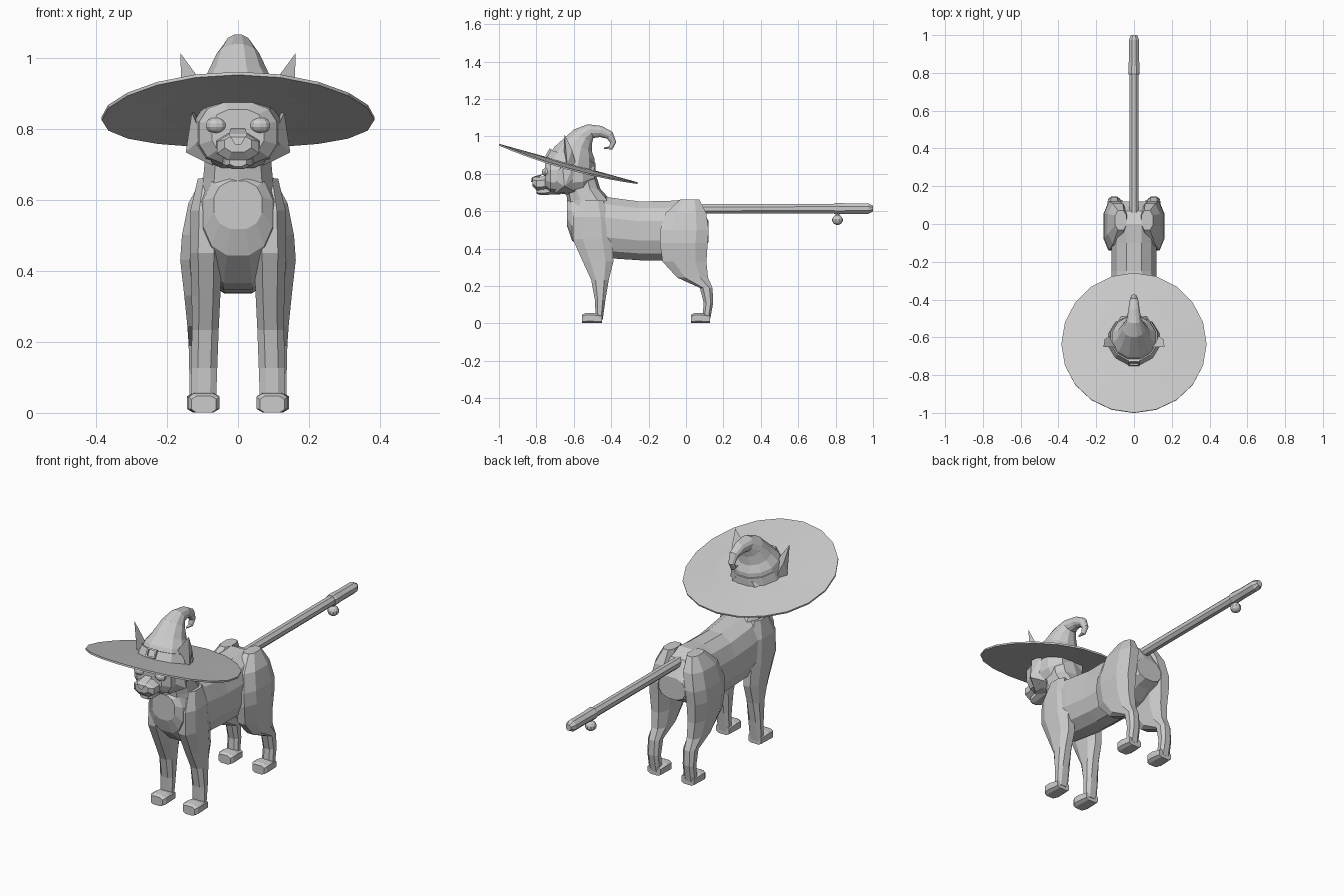
import bpy, bmesh
from math import sin, cos, pi, radians
from mathutils import Matrix


def finish(bm, name):
    bmesh.ops.recalc_face_normals(bm, faces=bm.faces)
    me = bpy.data.meshes.new(name)
    bm.to_mesh(me)
    bm.free()
    ob = bpy.data.objects.new(name, me)
    bpy.context.collection.objects.link(ob)
    return ob


def loft(name, rings, n=10, power=1.0):
    """Rings are (x, y, z, half width, half depth, travel angle in the yz plane)."""
    bm = bmesh.new()
    loops = []
    for x, y, z, rx, rv, t in rings:
        t = radians(t)
        loop = []
        for i in range(n):
            a = 2 * pi * (i + 0.5) / n
            c, s = cos(a), sin(a)
            u = rx * abs(c) ** power * (1 if c > 0 else -1)
            v = rv * abs(s) ** power * (1 if s > 0 else -1)
            loop.append(bm.verts.new((x + u, y - v * sin(t), z + v * cos(t))))
        loops.append(loop)
    for a, b in zip(loops, loops[1:]):
        for i in range(n):
            j = (i + 1) % n
            bm.faces.new((a[i], a[j], b[j], b[i]))
    bm.faces.new(loops[0])
    bm.faces.new(loops[-1])
    return finish(bm, name)


def along_y(name, rings, n=10, power=0.85):
    return loft(name, [(0, y, z, rx, rz, 0) for y, z, rx, rz in rings], n, power)


def down_z(name, side, rings, n=8, power=0.8):
    return loft(name, [(side * x, y, z, rx, ry, -90) for x, y, z, rx, ry in rings], n, power)


def hull(name, pts, side=1):
    bm = bmesh.new()
    for x, y, z in pts:
        bm.verts.new((side * x, y, z))
    bmesh.ops.convex_hull(bm, input=bm.verts)
    return finish(bm, name)


def ball(name, loc, scale, seg=10, rows=7):
    bm = bmesh.new()
    bmesh.ops.create_uvsphere(bm, u_segments=seg, v_segments=rows, radius=1)
    bmesh.ops.scale(bm, vec=scale, verts=bm.verts)
    bmesh.ops.translate(bm, vec=loc, verts=bm.verts)
    return finish(bm, name)


# Torso and neck
along_y("torso", [(-.635, .585, .07, .07), (-.61, .56, .10, .12), (-.52, .53, .125, .17),
                  (-.40, .51, .128, .167), (-.25, .495, .122, .162), (-.10, .495, .122, .164),
                  (.0, .515, .125, .152), (.07, .52, .115, .115), (.12, .49, .08, .06)], 12)
down_z("neck", 1, [(0, -.57, .82, .09, .08), (0, -.55, .72, .096, .092),
                   (0, -.52, .66, .102, .116), (0, -.50, .56, .115, .128)], 10)

# Head, muzzle, jaw and nose
along_y("head", [(-.755, .79, .075, .065), (-.725, .787, .112, .088), (-.64, .785, .127, .098),
                 (-.55, .79, .115, .088), (-.49, .80, .07, .05)], 12, .75)
along_y("muzzle", [(-.82, .757, .04, .025), (-.80, .747, .063, .038), (-.71, .75, .066, .042)], 8)
along_y("jaw", [(-.798, .705, .025, .012), (-.78, .705, .038, .02), (-.67, .718, .055, .03)], 8)
hull("nose", [(s * x, y, z) for s in (-1, 1) for x, y, z in
              [(.026, -.815, .785), (.008, -.828, .755), (.022, -.826, .777), (.02, -.76, .80)]])

for s, tag in ((1, "left"), (-1, "right")):
    # Eyes, brows, cheeks and ears
    ball(f"eye_{tag}", (s * .062, -.745, .809), (.031, .026, .023))
    hull(f"cheek_{tag}", [(.147, -.65, .733), (.10, -.715, .775), (.11, -.59, .78), (.07, -.70, .695),
                          (.07, -.58, .70), (.13, -.66, .845), (.12, -.60, .845)], s)
    hull(f"ear_{tag}", [(.162, -.65, 1.012), (.158, -.635, .845), (.05, -.655, .86),
                        (.12, -.585, .84), (.155, -.61, .93)], s)
    # Front legs
    down_z(f"front_leg_{tag}", s, [(.08, -.50, .66, .035, .06), (.085, -.505, .57, .052, .105),
                                   (.09, -.50, .45, .048, .112), (.09, -.47, .33, .043, .087),
                                   (.092, -.46, .233, .040, .05), (.095, -.459, .126, .039, .030),
                                   (.096, -.464, .02, .036, .020)])
    # Hind legs
    down_z(f"hind_leg_{tag}", s, [(.07, .02, .662, .032, .055), (.085, .0, .59, .058, .115),
                                  (.106, -.008, .5, .055, .138), (.11, -.012, .43, .056, .136),
                                  (.108, -.008, .33, .046, .125), (.105, .035, .245, .040, .088),
                                  (.105, .108, .19, .036, .036), (.105, .12, .11, .034, .027),
                                  (.104, .108, .02, .034, .022)])
    # Paws
    for part, y0, y1, x in (("front", -.555, -.448, .096), ("hind", .028, .128, .1)):
        loft(f"{part}_paw_{tag}", [(s * x, y0, .024, .036, .024, 0), (s * x, y0 + .015, .028, .046, .028, 0),
                                   (s * x, y0 + .05, .029, .046, .029, 0), (s * x, y1, .024, .04, .024, 0)], 8, .55)

# Broomstick tail with end sleeve and hanging bell
along_y("tail_stick", [(.03, .612, .027, .027), (.82, .614, .027, .027)], 8, 1)
along_y("tail_sleeve", [(.79, .614, .029, .029), (.80, .614, .033, .033), (.86, .614, .03, .03),
                        (.975, .614, .03, .03), (1.0, .614, .017, .017)], 8, 1)
ball("bell", (0, .81, .553), (.029, .029, .027))
ball("bell_loop", (0, .81, .58), (.008, .012, .014), 6, 4)

# Hat brim: tilted disc whose sides droop slightly
bm = bmesh.new()
n = 20
loops = []
for r in (.08, .22, .384):
    loops.append([bm.verts.new((r * cos(a), r * sin(a), .005 - .026 * (r / .384) ** 2 * cos(a) ** 2))
                  for a in (2 * pi * i / n for i in range(n))])
for a, b in zip(loops, loops[1:]):
    for i in range(n):
        bm.faces.new((a[i], b[i], b[(i + 1) % n], a[(i + 1) % n]))
bm.faces.new(loops[0])
tilt = Matrix.Translation((0, -.631, .848)) @ Matrix.Rotation(radians(-15.5), 4, 'X')
bmesh.ops.transform(bm, matrix=tilt, verts=bm.verts)
brim = finish(bm, "hat_brim")
mod = brim.modifiers.new("thickness", 'SOLIDIFY')
mod.thickness = .009
mod.offset = 0

# Hat crown with curled tip, band and buckle
crown = [(-.615, .845, .135, 74), (-.597, .912, .116, 74), (-.582, .95, .088, 68), (-.55, 1.0, .063, 52),
         (-.51, 1.028, .041, 22), (-.455, 1.026, .031, -8), (-.408, 1.006, .024, -40),
         (-.389, .968, .017, -85), (-.402, .938, .012, -135), (-.438, .937, .004, -190)]
loft("hat_crown", [(0, y, z, r, r, t) for y, z, r, t in crown], 12)
loft("hat_band", [(0, -.615, .848, .14, .14, 74), (0, -.603, .892, .128, .128, 74)], 12)
bm = bmesh.new()
seat = Matrix.Translation((0, -.735, .913)) @ Matrix.Rotation(radians(-30), 4, 'X')
for loc, size in (((-.024, 0, 0), (.008, .012, .042)), ((.024, 0, 0), (.008, .012, .042)),
                  ((0, 0, .019), (.048, .012, .008)), ((0, 0, -.019), (.048, .012, .008))):
    bmesh.ops.create_cube(bm, size=1, matrix=seat @ Matrix.Translation(loc) @ Matrix.Diagonal((*size, 1)))
finish(bm, "hat_buckle")
